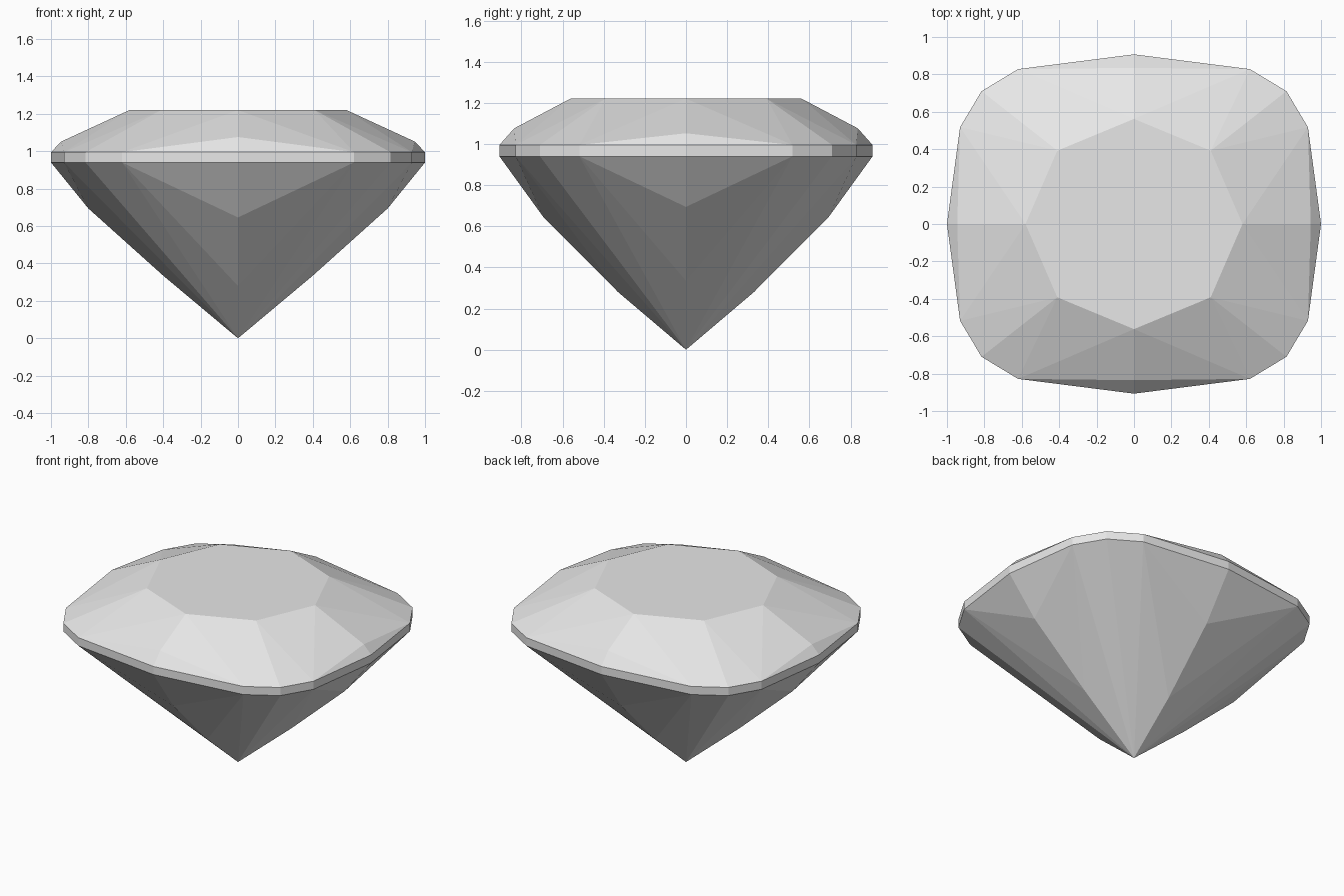
import bpy
import bmesh
import math

old = bpy.data.objects.get("Cube")
if old:
    bpy.data.objects.remove(old, do_unlink=True)

TABLE_Z, GIRDLE_TOP, GIRDLE_BOTTOM = 1.22, 0.995, 0.94

# One quarter of each ring of facet corners
girdle = [(1, 0), (0.93, 0.518), (0.815, 0.71), (0.62, 0.828), (0, 0.907)]
table = [(0.58, 0), (0.41, 0.392), (0, 0.562)]
upper_break = [(0.945, 0, 1.052), (0, 0.835, 1.076)]
lower_break = [(0.8, 0, 0.694), (0, 0.694, 0.646)]
culet_break = [(0.4, 0, 0.335), (0, 0.33, 0.28)]


def at_height(ring, z):
    return [(x, y, z) for x, y in ring]


def mirrored(points):
    """Reflect quarter points across both axes, without duplicates."""
    return {(sx * x + 0.0, sy * y + 0.0, z)
            for x, y, z in points for sx in (1, -1) for sy in (1, -1)}


# Convex cut stone: crown, girdle band and pavilion
corners = mirrored(at_height(table, TABLE_Z) + upper_break
                   + at_height(girdle, GIRDLE_TOP)
                   + at_height(girdle, GIRDLE_BOTTOM)
                   + lower_break + culet_break + [(0, 0, 0)])
bm = bmesh.new()
for point in sorted(corners):
    bm.verts.new(point)
bmesh.ops.convex_hull(bm, input=bm.verts[:])

# Join coplanar triangles into clean facets
bmesh.ops.dissolve_limit(bm, angle_limit=math.radians(0.2),
                         verts=bm.verts[:], edges=bm.edges[:])
bmesh.ops.recalc_face_normals(bm, faces=bm.faces[:])

mesh = bpy.data.meshes.new("cut_gemstone")
bm.to_mesh(mesh)
bm.free()
gem = bpy.data.objects.new("cut_gemstone", mesh)
bpy.context.collection.objects.link(gem)

# Pale stone colour
colour = (0.8, 0.8, 0.8, 1)
mat = bpy.data.materials.new("pale_grey_stone")
mat.use_nodes = True
mat.diffuse_color = colour
mat.node_tree.nodes["Principled BSDF"].inputs["Base Color"].default_value = colour
mesh.materials.append(mat)
